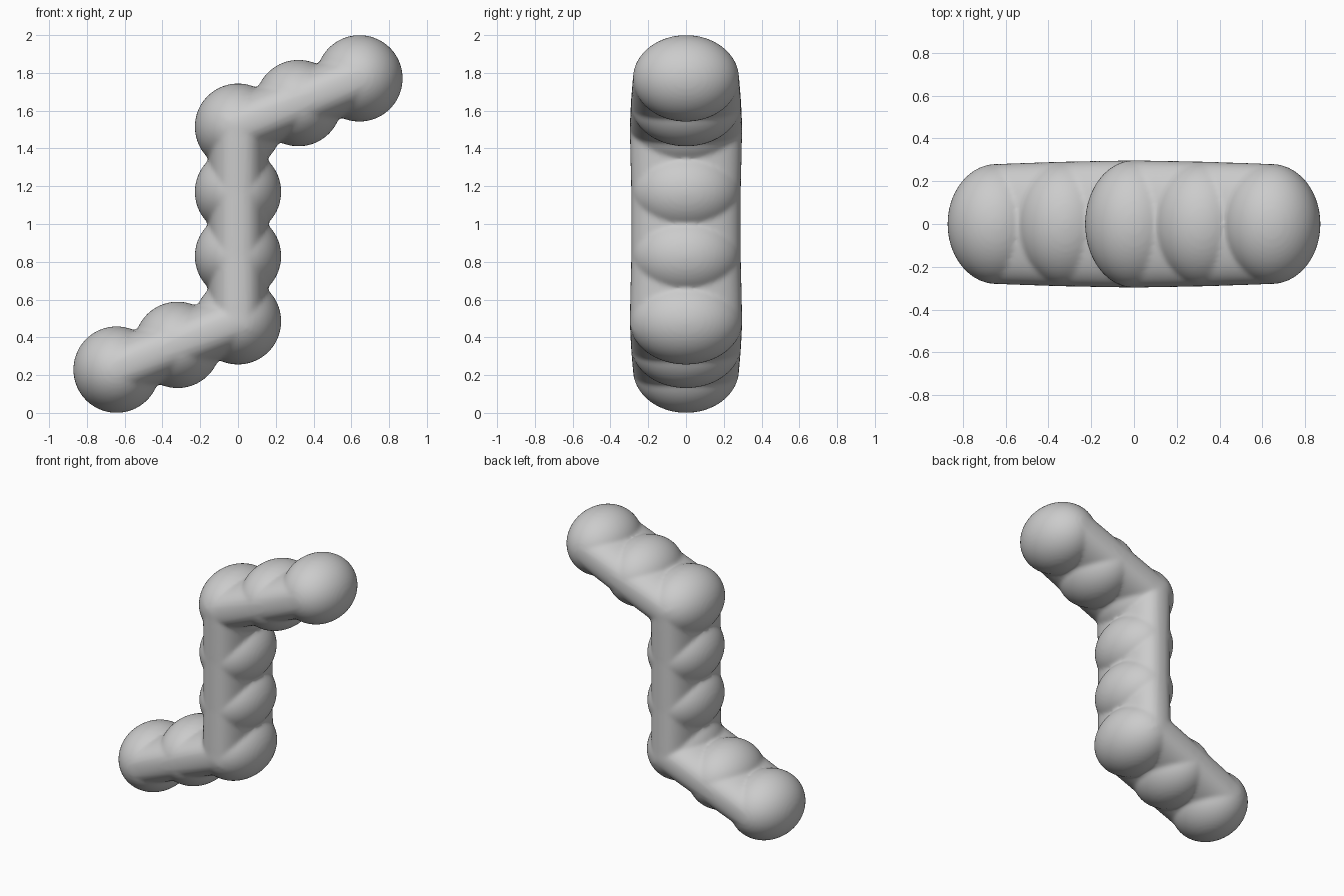
import bpy, bmesh, math
from mathutils import Vector, Matrix

if "Cube" in bpy.data.objects:
    bpy.data.objects.remove(bpy.data.objects["Cube"])

# Lobe centres in the xz plane with half width in y (zigzag chain)
half = [(0.0, 1.170, 0.290), (0.0, 1.515, 0.298), (0.32, 1.640, 0.292), (0.643, 1.771, 0.281)]
lobes = [(-x, 2 - z, w) for x, z, w in reversed(half)] + half
R = 0.229          # lobe radius in the xz plane
CORE = 0.155       # half thickness of the core web
SEG = 48

bm = bmesh.new()

# Ellipsoid lobes
for x, z, w in lobes:
    m = Matrix.Translation((x, 0, z)) @ Matrix.Diagonal((R, w, R, 1))
    bmesh.ops.create_uvsphere(bm, u_segments=64, v_segments=40, radius=1, matrix=m)


def spow(v, e):
    return math.copysign(abs(v) ** e, v)


# Flattened core running through all lobes, filling the grooves at the sides
pts = [Vector((x, 0, z)) for x, z, w in lobes]
rings = []
for i, p in enumerate(pts):
    a = (p - pts[max(i - 1, 0)]).normalized()
    b = (pts[min(i + 1, len(pts) - 1)] - p).normalized()
    t = (a + b).normalized()
    n = Vector((t.z, 0, -t.x))
    miter = 1 / max(t.dot(a), t.dot(b)) if 0 < i < len(pts) - 1 else 1
    ring = []
    for k in range(SEG):
        ang = 2 * math.pi * k / SEG
        u = CORE * miter * spow(math.cos(ang), 0.8)
        v = lobes[i][2] * spow(math.sin(ang), 0.8)
        ring.append(bm.verts.new(p + n * u + Vector((0, v, 0))))
    rings.append(ring)
for r0, r1 in zip(rings, rings[1:]):
    for k in range(SEG):
        j = (k + 1) % SEG
        bm.faces.new((r0[k], r0[j], r1[j], r1[k]))
caps = [bm.faces.new(rings[0]), bm.faces.new(rings[-1])]
bmesh.ops.recalc_face_normals(bm, faces=bm.faces[:])

mesh = bpy.data.meshes.new("lobed_chain")
bm.to_mesh(mesh)
bm.free()
body = bpy.data.objects.new("lobed_chain", mesh)
bpy.context.collection.objects.link(body)

# Fuse into one skin and soften the creases
fuse = body.modifiers.new("fuse", 'REMESH')
fuse.mode = 'VOXEL'
fuse.voxel_size = 0.012
fuse.use_smooth_shade = True
soft = body.modifiers.new("soften", 'SMOOTH')
soft.factor = 0.5
soft.iterations = 8
